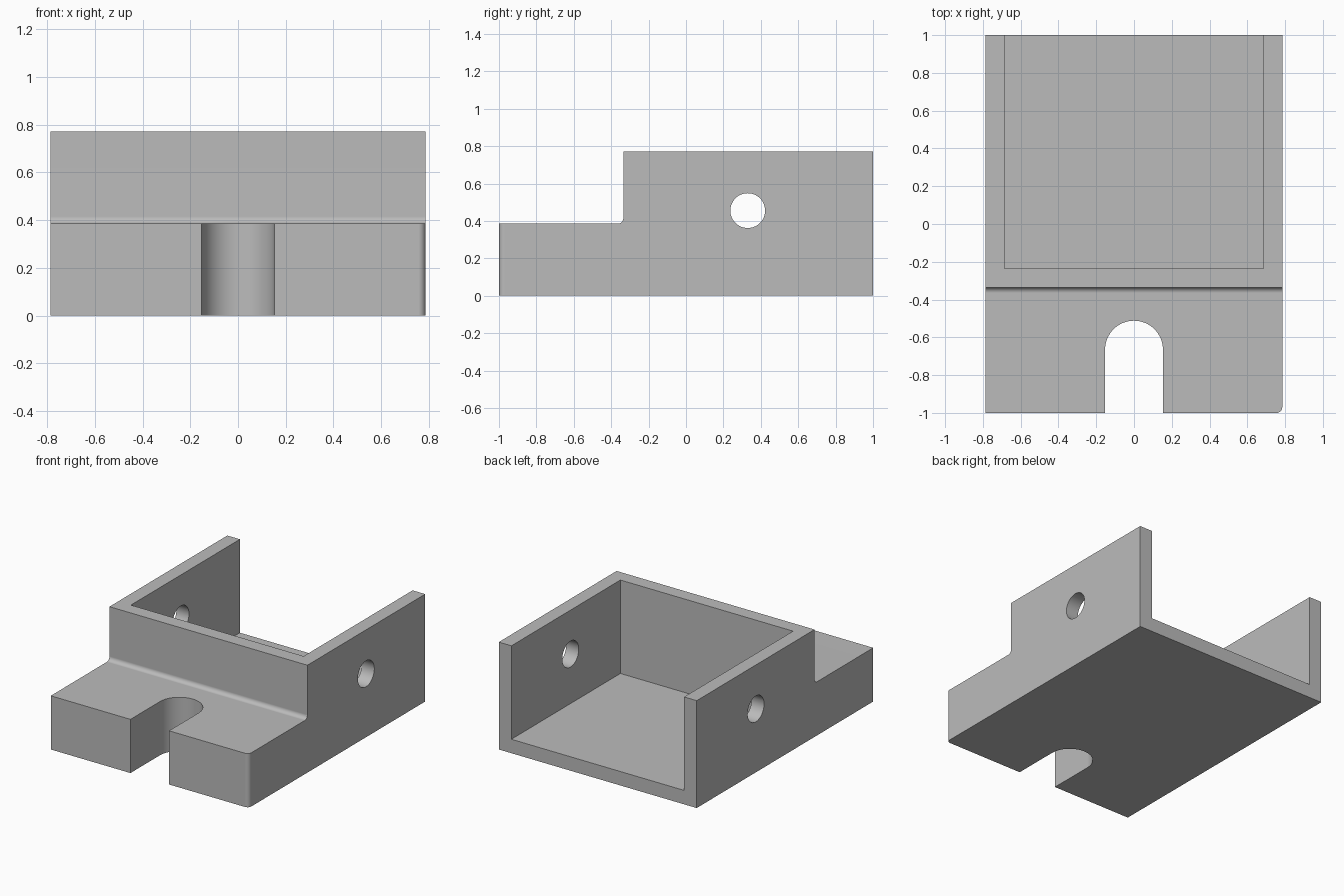
import bpy, bmesh, math
from mathutils import Vector

cube = bpy.data.objects.get("Cube")
if cube:
    bpy.data.objects.remove(cube, do_unlink=True)

HALF_W, STEP_Y, STEP_Z, TOP_Z, WALL, FILLET = 0.785, -0.335, 0.385, 0.77, 0.1, 0.03

grey = bpy.data.materials.new("plain grey")
grey.use_nodes = True
colour = (0.5, 0.5, 0.5, 1)
grey.diffuse_color = colour
grey.node_tree.nodes["Principled BSDF"].inputs["Base Color"].default_value = colour


def arc(cx, cy, r, start, end, steps):
    """Points along an arc, angles in degrees."""
    angles = [math.radians(start + (end - start) * i / steps) for i in range(steps + 1)]
    return [(cx + r * math.cos(a), cy + r * math.sin(a)) for a in angles]


def extrude(name, points, place, direction):
    """Solid made by sweeping a closed profile along a direction."""
    bm = bmesh.new()
    face = bm.faces.new([bm.verts.new(place(u, v)) for u, v in points])
    swept = bmesh.ops.extrude_face_region(bm, geom=[face])
    bmesh.ops.translate(bm, vec=Vector(direction),
                        verts=[e for e in swept["geom"] if isinstance(e, bmesh.types.BMVert)])
    bmesh.ops.recalc_face_normals(bm, faces=bm.faces[:])
    mesh = bpy.data.meshes.new(name)
    bm.to_mesh(mesh)
    bm.free()
    obj = bpy.data.objects.new(name, mesh)
    bpy.context.collection.objects.link(obj)
    mesh.materials.append(grey)
    return obj


# Stepped body with a small fillet in the inner corner of the step
side = [(-1, 0), (1, 0), (1, TOP_Z), (STEP_Y, TOP_Z)]
side += arc(STEP_Y - FILLET, STEP_Z + FILLET, FILLET, 0, -90, 8)
side += [(-1, STEP_Z)]
body = extrude("bracket_body", side, lambda y, z: (-HALF_W, y, z), (2 * HALF_W, 0, 0))

# One rounded vertical corner at the front left
bm = bmesh.new()
bm.from_mesh(body.data)
corner = [e for e in bm.edges if all(v.co.x > 0 and v.co.y < -0.99 for v in e.verts)]
bmesh.ops.bevel(bm, geom=corner, offset=FILLET, segments=8, profile=0.5, affect="EDGES")
bm.to_mesh(body.data)
bm.free()

# Cutters: open pocket, front slot, cross hole through both walls
inner = HALF_W - WALL
front = STEP_Y + WALL
pocket = extrude("pocket_cutter", [(-inner, front), (inner, front), (inner, 1.2), (-inner, 1.2)],
                 lambda x, y: (x, y, WALL), (0, 0, 1))
slot = extrude("slot_cutter", [(-0.153, -1.2), (0.153, -1.2)] + arc(0, -0.665, 0.153, 0, 180, 32),
               lambda x, y: (x, y, -0.1), (0, 0, 0.7))
hole = extrude("hole_cutter", arc(0.33, 0.455, 0.093, 0, 360, 48)[:-1],
               lambda y, z: (-1, y, z), (2, 0, 0))

for cutter in (pocket, slot, hole):
    cut = body.modifiers.new(cutter.name, "BOOLEAN")
    cut.operation, cut.solver, cut.object = "DIFFERENCE", "EXACT", cutter

# Apply the cuts, then drop the cutters
bpy.context.view_layer.update()
graph = bpy.context.evaluated_depsgraph_get()
body_mesh = bpy.data.meshes.new_from_object(body.evaluated_get(graph))
body.modifiers.clear()
body.data = body_mesh
for cutter in (pocket, slot, hole):
    bpy.data.objects.remove(cutter, do_unlink=True)

# Smooth curved walls, crisp edges, flat large faces
for obj in bpy.context.selected_objects:
    obj.select_set(False)
bpy.context.view_layer.objects.active = body
body.select_set(True)
bpy.ops.object.shade_smooth_by_angle(angle=math.radians(30))
weighted = body.modifiers.new("flat_face_normals", "WEIGHTED_NORMAL")
weighted.keep_sharp = True
